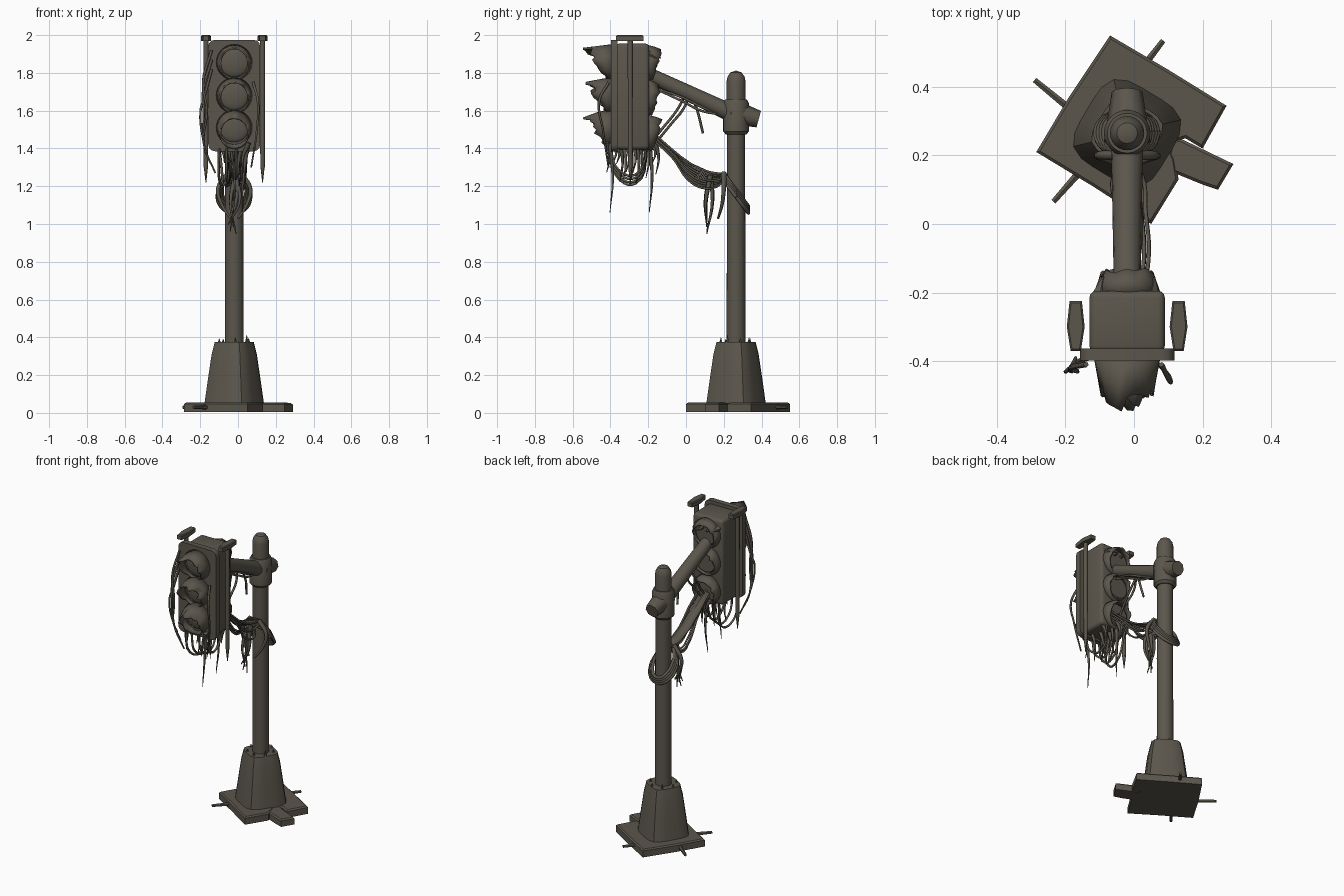
import bpy, bmesh, math, random
from mathutils import Vector, Matrix

random.seed(4)
if "Cube" in bpy.data.objects:
    bpy.data.objects.remove(bpy.data.objects["Cube"])

mat = bpy.data.materials.new("weathered metal")
mat.use_nodes = True
COLOR = (0.105, 0.094, 0.073, 1)
mat.diffuse_color = COLOR
mat.node_tree.nodes["Principled BSDF"].inputs["Base Color"].default_value = COLOR

CX, PY = -0.02, 0.265      # centre line of head and pole, pole depth
rnd = random.uniform


def activate(ob):
    bpy.ops.object.select_all(action='DESELECT')
    ob.select_set(True)
    bpy.context.view_layer.objects.active = ob


def finish(name, bm, angle=35):
    bmesh.ops.recalc_face_normals(bm, faces=bm.faces)
    me = bpy.data.meshes.new(name)
    bm.to_mesh(me)
    bm.free()
    me.materials.append(mat)
    ob = bpy.data.objects.new(name, me)
    bpy.context.collection.objects.link(ob)
    activate(ob)
    bpy.ops.object.shade_smooth_by_angle(angle=math.radians(angle))
    return ob


def box(name, center, size, bevel, axis=None):
    bm = bmesh.new()
    bmesh.ops.create_cube(bm, size=1, matrix=Matrix.Translation(center) @ Matrix.Diagonal((*size, 1)))
    edges = [e for e in bm.edges if axis is None
             or abs((e.verts[0].co - e.verts[1].co).normalized()[axis]) > 0.9]
    bmesh.ops.bevel(bm, geom=edges, offset=bevel, segments=3, profile=0.5, affect='EDGES')
    return finish(name, bm)


def rod(name, a, b, r1, r2, segs=16):
    a, b = Vector(a), Vector(b)
    bm = bmesh.new()
    turn = (b - a).to_track_quat('Z', 'Y').to_matrix().to_4x4()
    bmesh.ops.create_cone(bm, cap_ends=True, segments=segs, radius1=r1, radius2=r2,
                          depth=(b - a).length, matrix=Matrix.Translation((a + b) / 2) @ turn)
    return finish(name, bm, 50)


def lathe(name, profile, center, segs=24):
    bm = bmesh.new()
    verts = [bm.verts.new((r, 0, z)) for r, z in profile]
    edges = [bm.edges.new(p) for p in zip(verts, verts[1:])]
    bmesh.ops.spin(bm, geom=verts + edges, axis=(0, 0, 1), cent=(0, 0, 0),
                   steps=segs, angle=math.tau)
    bmesh.ops.remove_doubles(bm, verts=bm.verts, dist=0.0005)
    bmesh.ops.translate(bm, verts=bm.verts, vec=center)
    return finish(name, bm)


def prism(name, outline, z0, z1, bevel=0.008):
    bm = bmesh.new()
    face = bm.faces.new([bm.verts.new((x, y, z0)) for x, y in outline])
    top = bmesh.ops.extrude_face_region(bm, geom=[face])['geom']
    lifted = [v for v in top if isinstance(v, bmesh.types.BMVert)]
    bmesh.ops.translate(bm, verts=lifted, vec=(0, 0, z1 - z0))
    rim = [e for e in bm.edges if all(v in lifted for v in e.verts)]
    bmesh.ops.bevel(bm, geom=rim, offset=bevel, segments=1, affect='EDGES')
    return finish(name, bm)


def cables(name, paths, radius, tip=1.0):
    cu = bpy.data.curves.new(name, 'CURVE')
    cu.dimensions = '3D'
    cu.bevel_depth, cu.bevel_resolution = radius, 1
    cu.resolution_u, cu.use_fill_caps = 5, True
    for pts in paths:
        sp = cu.splines.new('BEZIER')
        sp.bezier_points.add(len(pts) - 1)
        for i, (bp, co) in enumerate(zip(sp.bezier_points, pts)):
            bp.co = co
            bp.handle_left_type = bp.handle_right_type = 'AUTO'
            bp.radius = 1 + (tip - 1) * i / (len(pts) - 1)
    cu.materials.append(mat)
    ob = bpy.data.objects.new(name, cu)
    bpy.context.collection.objects.link(ob)
    activate(ob)
    bpy.ops.object.convert(target='MESH')


def hood(name, y, z, reach, side, droop):
    """Torn sleeve round a lens; side -1 faces front, 1 faces back."""
    bm = bmesh.new()
    n, rows = 28, []
    for i in range(n):
        a = math.tau * i / n
        length = 0.02 + reach * (math.sin(a) * 0.5 + 0.5) ** 0.8 * rnd(0.6, 1.05)
        rows.append([bm.verts.new((CX + (0.092 - 0.018 * t) * math.cos(a), y + side * length * t,
                                   z + (0.092 - 0.012 * t) * math.sin(a) - droop * t * t)) for t in (0, 0.5, 1)])
    for a, b in zip(rows, rows[1:] + rows[:1]):
        for k in range(2):
            bm.faces.new((a[k], b[k], b[k + 1], a[k + 1]))
    mod = finish(name, bm).modifiers.new("thickness", 'SOLIDIFY')
    mod.thickness, mod.offset = 0.01, 0


# Broken footing: slab, loose chunk, exposed bars
prism("footing_slab", [(-0.07, 0.55), (-0.19, 0.37), (-0.285, 0.21), (-0.12, 0.11), (0.05, 0),
                       (0.13, 0.13), (0.12, 0.19), (0.1, 0.235), (0.15, 0.25), (0.2, 0.22),
                       (0.27, 0.345), (0.1, 0.45)], 0.005, 0.055)
prism("footing_chunk", [(0.11, 0.245), (0.134, 0.25), (0.29, 0.175), (0.245, 0.1),
                        (0.2, 0.115), (0.09, 0.16)], 0.005, 0.052)
for i, (a, b) in enumerate([((-0.29, 0.42), (-0.18, 0.33)), ((0.085, 0.535), (0.02, 0.45)),
                            ((-0.235, 0.065), (-0.16, 0.15))]):
    rod(f"footing_bar_{i + 1}", (*a, 0.03), (*b, 0.03), 0.009, 0.012, 6)

# Tapered square pedestal, bulging near its torn rim
bm = bmesh.new()
rings = []
for z, r in ((0.045, 0.165), (0.2, 0.142), (0.31, 0.125), (0.375, 0.108)):
    ring = []
    for i in range(24):
        a = math.tau * i / 24
        square = (abs(math.cos(a)) ** 4 + abs(math.sin(a)) ** 4) ** -0.25
        ring.append(bm.verts.new((r * 0.83 * square * math.cos(a), r * 0.83 * square * math.sin(a), z)))
    rings.append(ring)
for lo, hi in zip(rings, rings[1:]):
    for i in range(24):
        bm.faces.new((lo[i - 1], lo[i], hi[i], hi[i - 1]))
bm.faces.new(rings[0])
bm.faces.new(rings[-1])
bmesh.ops.transform(bm, verts=bm.verts, matrix=Matrix.Translation((CX, PY, 0)) @ Matrix.Rotation(
    math.radians(-31), 4, 'Z'))
finish("pedestal", bm)
for i in range(7):
    a = math.tau * i / 7 + 0.3
    p = Vector((CX + 0.08 * math.cos(a), PY + 0.08 * math.sin(a), 0.36))
    rod(f"pedestal_shard_{i + 1}", p, p + Vector((0, 0, rnd(0.03, 0.055))), 0.012, 0.001, 5)

# Pole with collar and domed cap
lathe("pole", [(0, 0.3), (0.05, 0.3), (0.048, 1.5), (0, 1.5)], (CX, PY, 0))
lathe("pole_collar", [(0, 1.475), (0.055, 1.475), (0.068, 1.49), (0.068, 1.64), (0.058, 1.66),
                      (0, 1.66)], (CX, PY, 0))
lathe("pole_cap", [(0.05, 1.6), (0.05, 1.755), (0.045, 1.78), (0.03, 1.802), (0, 1.812)], (CX, PY, 0))

# Sloping arm with flared stub behind the pole
rod("arm", (CX, PY, 1.575), (CX, -0.24, 1.81), 0.047, 0.038)
rod("arm_stub", (CX, 0.24, 1.595), (CX, 0.385, 1.555), 0.068, 0.045, 8)

# Signal head
box("head_body", (CX, -0.285, 1.675), (0.22, 0.18, 0.56), 0.02)
box("head_front_plate", (CX, -0.38, 1.68), (0.275, 0.035, 0.59), 0.035, 1)
for tag, z, droop in (("top", 1.855, 0.005), ("middle", 1.68, 0.01), ("bottom", 1.51, 0.03)):
    hood(f"front_hood_{tag}", -0.39, z, 0.135, -1, droop)
    back = z - droop
    hood(f"rear_hood_{tag}", -0.2, back, 0.055, 1, 0.01)
    rod(f"rear_lens_{tag}", (CX, -0.21, back), (CX, -0.175, back), 0.085, 0.07, 20)
    bm = bmesh.new()
    bmesh.ops.create_uvsphere(bm, u_segments=24, v_segments=10, radius=0.078, matrix=Matrix.Translation(
        (CX, -0.395, z)) @ Matrix.Diagonal((1, 0.25, 1, 1)))
    finish(f"front_lens_{tag}", bm)

# Side rods with flat caps
for name, s in (("right", -1), ("left", 1)):
    x = CX + 0.15 * s
    rod(f"{name}_side_rod", (x, -0.295, 1.98), (x, -0.295, 1.3), 0.014, 0.012, 8)
    rod(f"{name}_rod_tip", (x, -0.295, 1.31), (x, -0.295, 1.22), 0.012, 0.002, 8)
    prism(f"{name}_rod_cap", [(x - 0.015, -0.37), (x + 0.015, -0.37), (x + 0.026, -0.3),
                              (x + 0.018, -0.225), (x - 0.018, -0.225), (x - 0.026, -0.3)], 1.97, 2.0, 0.005)

# Wide strap and cable fan sagging from head to pole
bm = bmesh.new()
strap = [[bm.verts.new((CX + s * 0.032, y, z)) for s in (-1, 1)]
         for y, z in ((-0.17, 1.47), (-0.07, 1.385), (0.03, 1.315), (0.12, 1.275), (0.22, 1.26))]
for a, b in zip(strap, strap[1:]):
    bm.faces.new((a[0], a[1], b[1], b[0]))
mod = finish("sagging_strap", bm).modifiers.new("thickness", 'SOLIDIFY')
mod.thickness, mod.offset = 0.012, 0
fan = []
for i in range(9):
    x, f = CX + rnd(-0.03, 0.06), i / 8
    fan.append([(x, -0.18, 1.45 + 0.04 * f), (x + 0.01, -0.08, 1.36 + 0.04 * f),
                (x, 0.04, 1.21 + 0.1 * f), (x - 0.01, 0.14, 1.19 + 0.08 * f), (CX + rnd(-0.05, 0.05), 0.22, 1.25)])
cables("cable_fan", fan, 0.006)

# Slanted bundle wrapped round the pole
loops = []
for k in range(4):
    loops.append([(CX + (0.065 + 0.008 * k) * math.cos(a), PY + 0.065 * math.sin(a),
                   1.18 - 0.012 * k - 0.085 * math.sin(a)) for a in [math.tau * j / 10 for j in range(11)]])
cables("pole_wrap", loops, 0.01)
cables("wrap_loops", [[(CX + s * 0.03, 0.2, 1.27), (CX + s * 0.085, 0.2, 1.19),
                       (CX + s * 0.065, 0.19, 1.1), (CX + s * 0.02, 0.17, 1.03)] for s in (-1, 1)], 0.015, 0.4)
cables("pole_strands", [[(CX + rnd(-0.02, 0.03), 0.13, 1.26), (CX + rnd(-0.02, 0.03), 0.1 + rnd(0, 0.05), 1.12),
                         (CX + rnd(-0.04, 0.02), 0.11, rnd(0.94, 1.03))] for _ in range(5)], 0.014, 0.2)

# Loose wires under the arm
cables("arm_wires", [[(CX + 0.02, -0.17, 1.72), (CX + 0.04, -0.02, 1.62 - d), (CX + 0.03, 0.08, 1.57 - d),
                      (CX + 0.02, 0.18, 1.58)] for d in (-0.05, -0.03)] +
       [[(CX + 0.01, 0.03, 1.68), (CX + 0.03, 0.06, 1.6), (CX + 0.02, 0.09, 1.48)],
        [(CX, 0.02, 1.68), (CX + 0.02, -0.02, 1.6), (CX + 0.02, -0.07, 1.54), (CX + 0.01, -0.16, 1.43)],
        [(CX, 0, 1.69), (CX - 0.02, -0.05, 1.6), (CX, -0.13, 1.5), (CX, -0.17, 1.45)]], 0.007)

# Torn strands and loops hanging below the head
strands = []
for i in range(16):
    x, y = CX + rnd(-0.1, 0.1), -0.42 + 0.26 * i / 15
    low = 1.06 if i in (1, 13) else rnd(1.2, 1.34)
    x2 = CX + (x - CX) * 0.6
    strands.append([(x, y, 1.43), (x2 + rnd(-0.01, 0.01), y + 0.015, (1.43 + low) / 2), (x2, y, low)])
cables("head_strands", strands, 0.013, 0.15)
cables("head_loops", [[(CX + s, -0.4, 1.4), (CX + s, -0.36, 1.27 + s / 3), (CX + s * 0.8, -0.27, 1.24 + s / 3),
                       (CX + s, -0.2, 1.42)] for s in (-0.08, -0.04, 0.01, 0.06)], 0.007)

# Wires draped down the sides of the head
cables("right_side_wires", [[(CX - 0.12, -0.41, 1.92 - d), (CX - 0.165, -0.42, 1.75 - d), (CX - 0.145 - d / 3, -0.43, 1.6),
                             (CX - 0.16, -0.41, 1.42), (CX - 0.1 - d / 2, -0.39, 1.27 + d)]
                            for d in (0, 0.05, 0.1)], 0.008, 0.6)
cables("left_side_wires", [[(CX + 0.1, -0.41, 1.75), (CX + 0.125, -0.46, 1.65), (CX + 0.12, -0.44, 1.5),
                            (CX + 0.09, -0.41, 1.3)]], 0.008, 0.6)

# Ragged shards on the top rear edge
for i in range(4):
    x = CX - 0.08 + 0.05 * i
    rod(f"rear_shard_{i + 1}", (x, -0.21, 1.9), (x + 0.01, -0.13 - rnd(0, 0.03), 1.9 + rnd(-0.03, 0.03)), 0.025, 0.002, 5)
